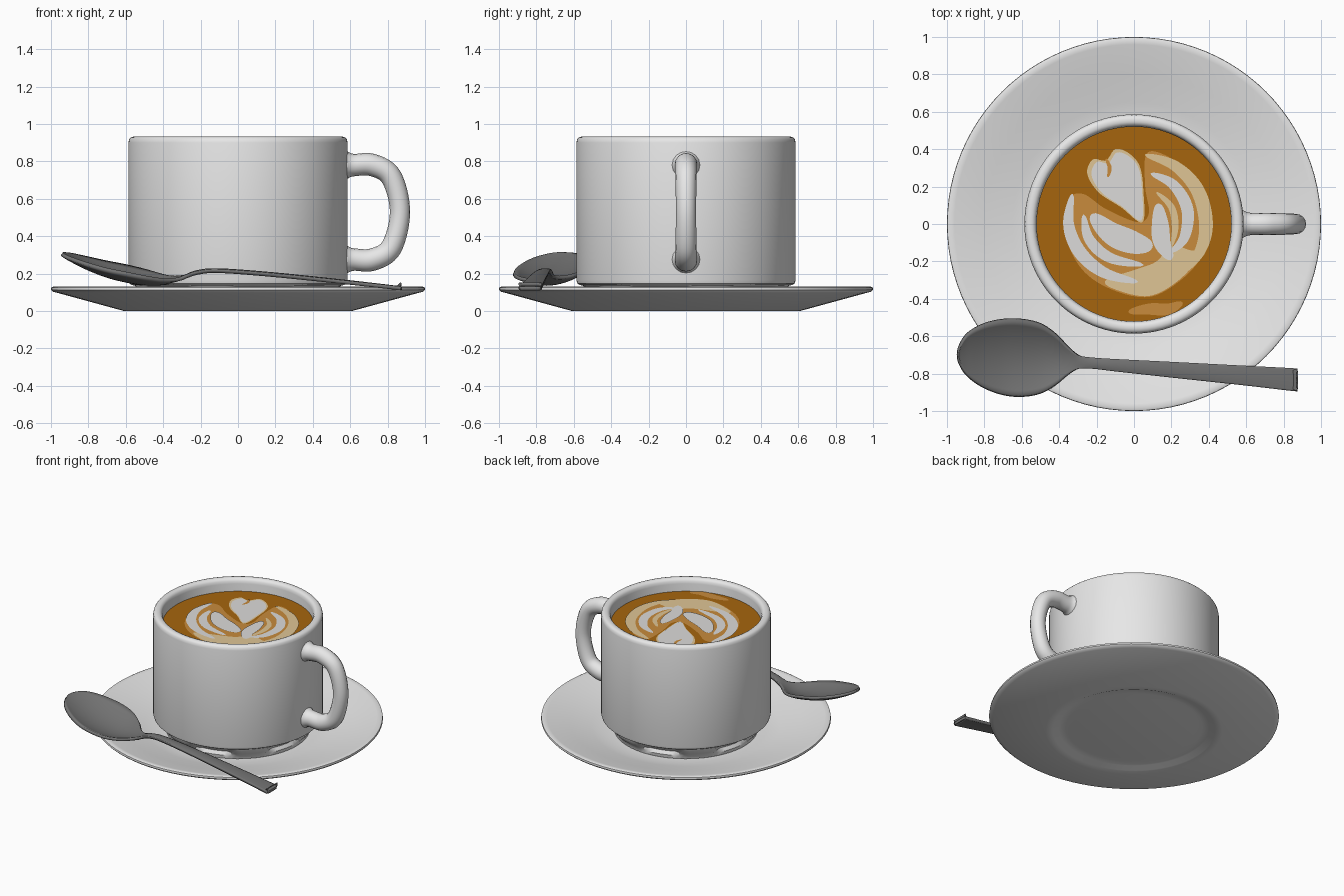
import bpy
import bmesh
from math import sin, cos, pi, radians
from mathutils import Vector

cube = bpy.data.objects.get("Cube")
if cube:
    bpy.data.objects.remove(cube, do_unlink=True)


def material(name, rgb):
    mat = bpy.data.materials.new(name)
    mat.use_nodes = True
    mat.diffuse_color = (*rgb, 1)
    node = next(n for n in mat.node_tree.nodes if n.type == "BSDF_PRINCIPLED")
    node.inputs["Base Color"].default_value = (*rgb, 1)
    return mat


porcelain = material("white porcelain", (.8, .8, .8))
steel = material("dark steel", (.17, .17, .17))
brown = material("coffee brown", (.38, .13, .004))
caramel = material("caramel foam", (.58, .26, .045))
cream = material("cream foam", (.74, .56, .3))
milk = material("milk foam", (.72, .71, .7))


def finish(name, bm, mat, smooth=True):
    """Turn a bmesh into a named, coloured object."""
    mesh = bpy.data.meshes.new(name)
    bm.to_mesh(mesh)
    bm.free()
    mesh.materials.append(mat)
    obj = bpy.data.objects.new(name, mesh)
    bpy.context.collection.objects.link(obj)
    if smooth:
        bpy.ops.object.select_all(action="DESELECT")
        obj.select_set(True)
        bpy.context.view_layer.objects.active = obj
        bpy.ops.object.shade_smooth_by_angle(angle=radians(40))
    return obj


def spline(points, steps=8, closed=False):
    """Smooth path through points of any dimension."""
    pts = [Vector(p) for p in points]
    n = len(pts)
    out = []
    for i in range(n if closed else n - 1):
        if closed:
            a, b, c, d = (pts[(i + k) % n] for k in (-1, 0, 1, 2))
        else:
            a, b, c, d = (pts[min(max(i + k, 0), n - 1)] for k in (-1, 0, 1, 2))
        for s in range(steps):
            t = s / steps
            out.append(b + (c - a) * (t / 2) + (a * 2 - b * 5 + c * 4 - d) * (t * t / 2)
                       + (b * 3 - a - c * 3 + d) * (t ** 3 / 2))
    if not closed:
        out.append(pts[-1])
    return out


def lathe(name, profile, mat, segments=96, wave=None):
    """Spin an (r, z) profile; wave can change the radius by angle."""
    bm = bmesh.new()
    rings = []
    for k in range(segments):
        a = 2 * pi * k / segments
        ring = []
        for r, z in profile:
            r += wave(a, z) if wave and r else 0
            ring.append(bm.verts.new((r * cos(a), r * sin(a), z)))
        rings.append(ring)
    for k in range(segments):
        p, q = rings[k], rings[(k + 1) % segments]
        for i in range(len(profile) - 1):
            bm.faces.new((p[i], q[i], q[i + 1], p[i + 1]))
    bmesh.ops.remove_doubles(bm, verts=bm.verts, dist=1e-5)
    bmesh.ops.recalc_face_normals(bm, faces=bm.faces)
    return finish(name, bm, mat)


# Saucer with a recessed base and a rounded rim
lathe("saucer", [(0, .015), (.42, .015), (.47, .022), (.52, .02), (.56, .003), (.61, 0),
                 (.97, .098), (.99, .103), (1, .113), (.998, .126), (.985, .131), (.96, .127),
                 (.8, .085), (.65, .05), (.58, .035), (.5, .03), (0, .03)], porcelain)


# Cup with a scalloped foot
def scallop(angle, z):
    return max(-.02, min(.02, .06 * sin(6 * angle))) if .08 < z < .12 else 0


lathe("cup", [(0, .028), (.48, .028), (.495, .035), (.5, .06), (.505, .085), (.525, .115),
              (.55, .135), (.57, .14), (.582, .148), (.586, .165), (.586, .9), (.582, .918),
              (.573, .928), (.56, .932), (.545, .932), (.532, .926), (.524, .914),
              (.52, .895), (.52, .22), (.44, .14), (0, .14)], porcelain, wave=scallop)

# Cup handle, flared where it meets the cup
curve = bpy.data.curves.new("cup_handle", "CURVE")
curve.dimensions = "3D"
curve.bevel_depth = .06
curve.bevel_resolution = 6
curve.use_fill_caps = True
upper = [(.55, .78, 1.4), (.58, .78, 1.25), (.62, .78, 1), (.72, .78, 1), (.82, .715, .95)]
lower = [(x, 1.055 - z, r) for x, z, r in reversed(upper)]
path = spline(upper + [(.866, .53, .9)] + lower)
line = curve.splines.new("POLY")
line.points.add(len(path) - 1)
for point, (x, z, r) in zip(line.points, path):
    point.co = (x, 0, z, 1)
    point.radius = r
line.use_smooth = True
curve.materials.append(porcelain)
bpy.context.collection.objects.link(bpy.data.objects.new("cup_handle", curve))

# Coffee surface
LEVEL = .838
bm = bmesh.new()
bmesh.ops.create_circle(bm, cap_ends=True, radius=.521, segments=96)
for v in bm.verts:
    v.co.z = LEVEL
finish("coffee", bm, brown, False)


# Foam art: thin filled patches and tapered strokes
def patch(name, outline, mat, layer):
    bm = bmesh.new()
    verts = [bm.verts.new((x, y, LEVEL + .0015 * layer)) for x, y in spline(outline, closed=True)]
    face = bm.faces.new(verts)
    face.normal_update()
    if face.normal.z < 0:
        face.normal_flip()
    bmesh.ops.triangulate(bm, faces=[face])
    finish(name, bm, mat, False)


def stroke(name, points, width, mat, layer):
    bm = bmesh.new()
    path = spline(points)
    last = len(path) - 1
    rows = []
    for i, p in enumerate(path):
        d = (path[min(i + 1, last)] - path[max(i - 1, 0)]).normalized()
        side = Vector((-d.y, d.x)) * width / 2 * (.08 + sin(pi * i / last) ** .6)
        z = LEVEL + .0015 * layer
        rows.append([bm.verts.new((*(p + s * side), z)) for s in (1, -1)])
    for (a, b), (c, d) in zip(rows, rows[1:]):
        bm.faces.new((a, b, d, c))
    finish(name, bm, mat, False)


patch("foam_base", [(.07, .38), (.2, .35), (.34, .22), (.41, .02), (.37, -.16), (.25, -.3),
                    (.08, -.39), (-.12, -.35), (-.28, -.24), (-.37, -.05), (-.35, .13),
                    (-.27, .16), (-.15, .08), (.02, .01), (.08, .06), (.06, .2)], caramel, 1)
patch("foam_lower_pool", [(.02, -.24), (.12, -.2), (.2, -.12), (.3, -.14), (.36, -.16),
                          (.24, -.3), (.08, -.385), (-.1, -.35), (-.15, -.3)], cream, 2)
stroke("foam_outer_right", [(.06, .37), (.22, .31), (.34, .18), (.385, 0), (.35, -.15),
                            (.25, -.27)], .07, cream, 3)
stroke("foam_outer_left", [(-.33, .16), (-.35, 0), (-.29, -.15), (-.16, -.26),
                           (.02, -.31)], .065, milk, 3)
stroke("foam_middle_right", [(.09, .27), (.21, .21), (.285, .08), (.27, -.07),
                             (.2, -.15)], .06, milk, 3)
stroke("foam_middle_left", [(-.27, .05), (-.24, -.08), (-.13, -.18), (.05, -.22)], .055, milk, 3)
stroke("foam_inner_right", [(.12, .17), (.2, .09), (.22, -.02), (.2, -.12)], .035, cream, 3)
stroke("foam_leaf_right", [(.13, .11), (.14, 0), (.15, -.1), (.2, -.19)], .09, milk, 4)
stroke("foam_leaf_left", [(-.23, .05), (-.12, -.05), (0, -.1), (.1, -.12)], .12, milk, 4)
stroke("foam_edge_patch", [(-.03, -.47), (.08, -.455), (.18, -.455), (.26, -.42)],
       .06, caramel, 2)
heart = [(.045, .01), (-.07, .09), (-.19, .17), (-.25, .27), (-.22, .345), (-.15, .34),
         (-.1, .4), (-.03, .38), (.03, .31), (.05, .18)]
patch("foam_heart_edge", heart, cream, 2)
patch("foam_heart", [(x * .9 - .002, .01 + y * .93) for x, y in heart], milk, 4)
stroke("foam_heart_crease", [(-.15, .35), (-.13, .3), (-.14, .25)], .02, caramel, 5)

# Spoon: sections of x, y, half width, rim height and bowl depth
sections = [(-.936, -.7, .012, .313, 0), (-.92, -.7, .06, .308, .006), (-.88, -.7, .115, .297, .018),
            (-.8, -.705, .165, .275, .036), (-.7, -.712, .195, .25, .05),
            (-.6, -.717, .2, .23, .056), (-.5, -.72, .18, .208, .05),
            (-.42, -.725, .13, .19, .032), (-.36, -.732, .075, .182, .012),
            (-.3, -.738, .037, .188, 0), (-.22, -.744, .03, .212, -.006),
            (-.1, -.755, .033, .222, -.006), (.2, -.779, .042, .2, -.006),
            (.6, -.811, .053, .16, -.004), (.85, -.832, .061, .133, -.002),
            (.868, -.833, .058, .131, 0), (.877, -.834, .045, .13, 0)]
ACROSS = 14
bm = bmesh.new()
rows = []
for x, y, half, z, depth in spline(sections, 5):
    row = []
    for k in range(ACROSS + 1):
        v = 2 * k / ACROSS - 1
        roll = .1 * half * v if x < -.3 else 0
        row.append(bm.verts.new((x, y + half * v, z + roll - depth * (1 - v * v))))
    rows.append(row)
for p, q in zip(rows, rows[1:]):
    for k in range(ACROSS):
        bm.faces.new((p[k], q[k], q[k + 1], p[k + 1]))
spoon = finish("spoon", bm, steel)
shell = spoon.modifiers.new("thickness", "SOLIDIFY")
shell.thickness = .02
shell.offset = -1
